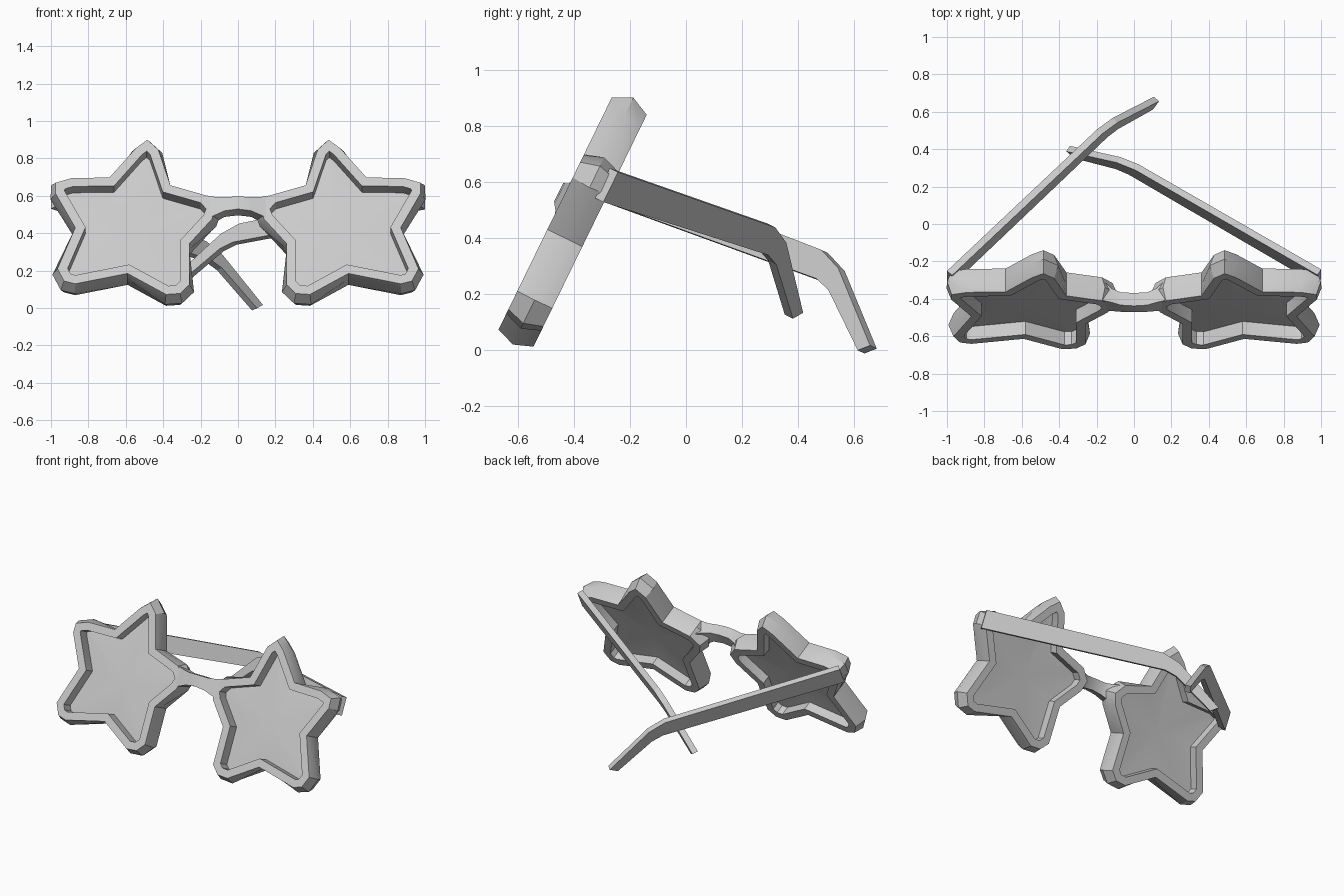
import bpy, bmesh, math
from mathutils import Vector

if "Cube" in bpy.data.objects:
    bpy.data.objects.remove(bpy.data.objects["Cube"])

CT, ST = 0.8988, 0.4386            # lean of the front frame (about 26 degrees)
THICK = 0.139


def on_frame(x, z, d):
    """Front-view point (x, z) on the front plane, pushed back by depth d."""
    return Vector((x, 0.488 * z - 0.7043 + CT * d, z - ST * d))


def make(name, verts, faces, smooth=True):
    me = bpy.data.meshes.new(name)
    me.from_pydata([tuple(v) for v in verts], [], faces)
    bm = bmesh.new()
    bm.from_mesh(me)
    bmesh.ops.recalc_face_normals(bm, faces=bm.faces)
    bm.to_mesh(me)
    bm.free()
    ob = bpy.data.objects.new(name, me)
    bpy.context.collection.objects.link(ob)
    if smooth:
        bpy.ops.object.select_all(action='DESELECT')
        ob.select_set(True)
        bpy.context.view_layer.objects.active = ob
        bpy.ops.object.shade_smooth_by_angle(angle=math.radians(30))
    return ob


def offset(pts, amounts):
    """Mitred offset of a clockwise outline in the frame plane (positive = outward)."""
    flat = [Vector((x, z / CT)) for x, z in pts]
    out = []
    for i, p in enumerate(flat):
        a = (p - flat[i - 1]).normalized()
        b = (flat[(i + 1) % len(flat)] - p).normalized()
        na, nb = Vector((-a.y, a.x)), Vector((-b.y, b.x))
        q = p + (na + nb) * (amounts[i] / (1 + na.dot(nb)))
        out.append((q.x, q.y * CT))
    return out


# Star outline of one lens: x, z, 1 = tip corner / 0 = valley
STAR = [(0.485, 0.90, 1), (0.548, 0.853, 1), (0.687, 0.698, 0),
        (0.89, 0.695, 1), (0.975, 0.67, 1), (0.977, 0.615, 1), (0.87, 0.43, 0),
        (0.965, 0.21, 1), (0.93, 0.145, 1), (0.87, 0.13, 1), (0.59, 0.185, 0),
        (0.385, 0.073, 1), (0.31, 0.078, 1), (0.26, 0.125, 1), (0.26, 0.345, 0),
        (0.14, 0.475, 1), (0.115, 0.54, 1), (0.17, 0.602, 1), (0.362, 0.657, 0),
        (0.427, 0.848, 1)]
outer = [(x, z) for x, z, t in STAR]
bulged = offset(outer, [0.025 * t for _, _, t in STAR])
inner = offset(outer, [-0.05] * len(STAR))
N = len(STAR)

for side, s in (("left", -1), ("right", 1)):
    # star rim: five-sided section swept round the outline
    rings = [(inner, 0), (outer, 0), (bulged, THICK / 2), (outer, THICK), (inner, THICK)]
    verts = [on_frame(s * x, z, d) for ring, d in rings for x, z in ring]
    faces = [(r * N + i, r * N + (i + 1) % N,
              (r + 1) % 5 * N + (i + 1) % N, (r + 1) % 5 * N + i)
             for r in range(5) for i in range(N)]
    make(side + "_star_rim", verts, faces)

    # lens: slightly domed fan set inside the rim
    verts = [on_frame(s * x, z, 0.078) for x, z in inner]
    verts.append(on_frame(s * 0.55, 0.43, 0.062))
    make(side + "_lens", verts, [(i, (i + 1) % N, N) for i in range(N)])

# bridge: sections of x, top z, bottom z, front depth, back depth
half = [(0.0, 0.587, 0.52, -0.022, 0.055), (0.07, 0.586, 0.513, -0.017, 0.058),
        (0.12, 0.592, 0.497, -0.004, 0.08), (0.165, 0.602, 0.48, 0.002, 0.12)]
sections = [(-x, *r) for x, *r in half[:0:-1]] + half
verts, faces = [], []
for x, top, bot, f, b in sections:
    verts += [on_frame(x, top, f), on_frame(x, bot, f),
              on_frame(x, bot, b), on_frame(x, top, b)]
for k in range(len(sections) - 1):
    for j in range(4):
        faces.append((4 * k + j, 4 * k + (j + 1) % 4,
                      4 * k + 4 + (j + 1) % 4, 4 * k + 4 + j))
e = 4 * (len(sections) - 1)
faces += [(0, 1, 2, 3), (e, e + 1, e + 2, e + 3)]
make("bridge", verts, faces)

# temples: bent flat bars, each folded inward about the leaning hinge axis
BAR_TOP = [(-0.03, 0.061), (1.11, 0.13), (1.225, 0.098), (1.54, -0.10)]
BAR_BOTTOM = [(-0.03, -0.058), (1.15, 0.03), (1.23, 0.012), (1.495, -0.135)]
AXIS = Vector((0, ST, CT))
BACK = Vector((0, CT, -ST))
for side, s, fold in (("left", -1, 44.8), ("right", 1, 58.8)):
    ang = math.radians(fold)
    along = BACK * math.cos(ang) + Vector((-s * math.sin(ang), 0, 0))
    across = along.cross(AXIS)
    hinge = Vector((s * 0.965, -0.27, 0.58))
    verts = [hinge + along * a + AXIS * b + across * w
             for w in (-0.019, 0.019) for row in (BAR_TOP, BAR_BOTTOM) for a, b in row]
    faces = []
    for i in range(3):
        faces += [(i, i + 1, i + 5, i + 4), (i + 8, i + 9, i + 13, i + 12),
                  (i, i + 1, i + 9, i + 8), (i + 4, i + 5, i + 13, i + 12)]
    faces += [(0, 4, 12, 8), (3, 7, 15, 11)]
    make(side + "_temple", verts, faces, smooth=False)
